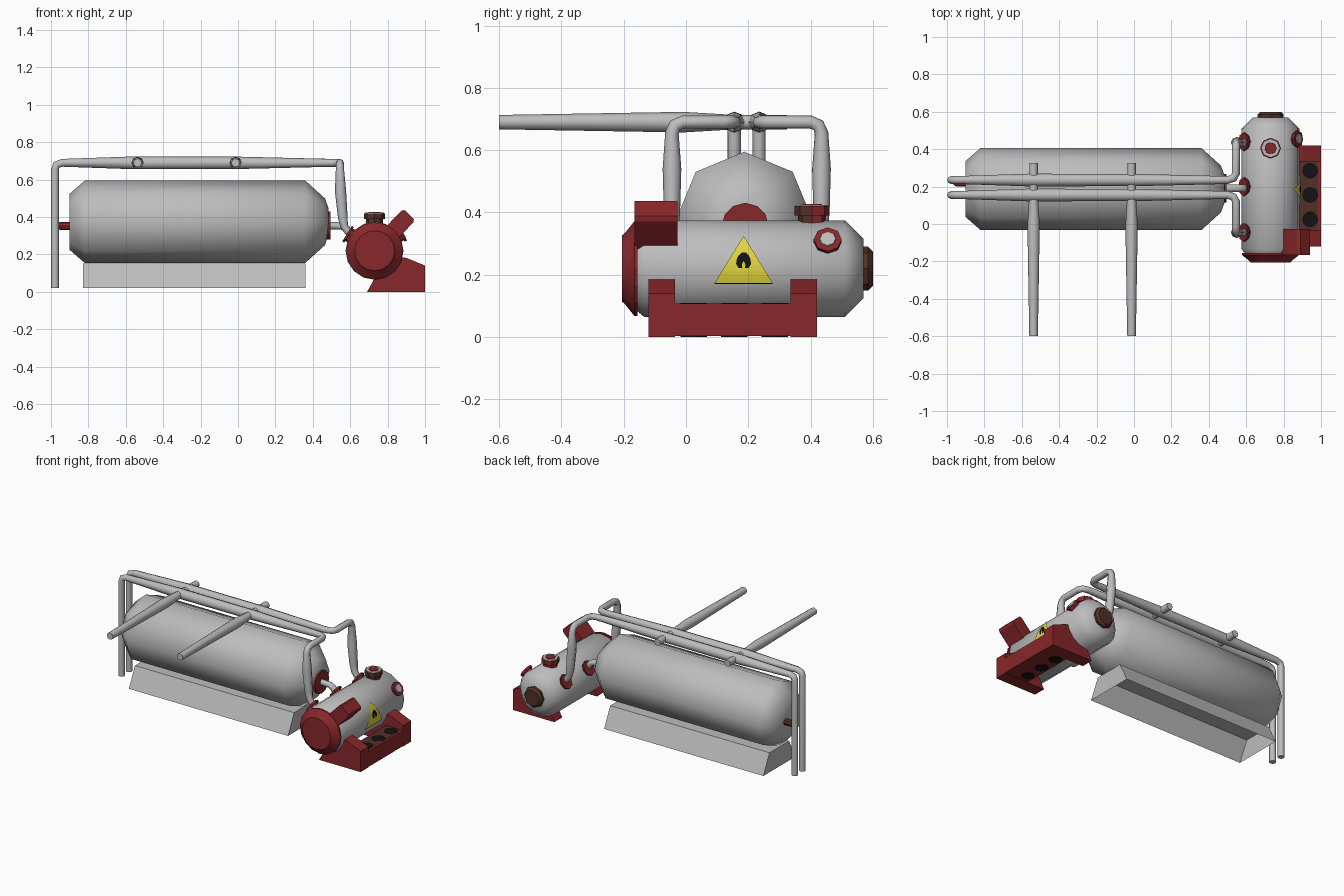
import bpy, bmesh, math
from mathutils import Vector, Matrix

if "Cube" in bpy.data.objects:
    bpy.data.objects.remove(bpy.data.objects["Cube"])


def mat(name, r, g, b):
    m = bpy.data.materials.new(name)
    m.diffuse_color = (r, g, b, 1)
    m.use_nodes = True
    m.node_tree.nodes["Principled BSDF"].inputs["Base Color"].default_value = m.diffuse_color
    return m


GREY = mat("grey steel", .51, .51, .51)
RED = mat("dark red paint", .25, .02, .023)
BROWN = mat("rust brown", .085, .03, .02)
YELLOW = mat("warning yellow", .75, .65, .05)
BLACK = mat("black", .006, .006, .006)


def finish(name, bm, mats, angle=0, rust=0):
    """Make the object; faces turned to the rust side of y take the second colour."""
    if rust:
        bm.normal_update()
        for f in bm.faces:
            f.material_index = int(f.normal.y * rust > .3)
    me = bpy.data.meshes.new(name)
    bm.to_mesh(me)
    bm.free()
    ob = bpy.data.objects.new(name, me)
    bpy.context.collection.objects.link(ob)
    for m in mats:
        me.materials.append(m)
    if angle:
        bpy.ops.object.select_all(action='DESELECT')
        ob.select_set(True)
        bpy.context.view_layer.objects.active = ob
        bpy.ops.object.shade_smooth_by_angle(angle=math.radians(angle))
    return ob


def lathe(name, prof, origin, axis, n, m, angle=35, rust=0):
    """Closed turned shape: prof is (distance along axis, radius)."""
    bm = bmesh.new()
    M = Matrix.Translation(origin) @ Vector(axis).to_track_quat('Z', 'Y').to_matrix().to_4x4()
    rings = []
    for t, r in prof:
        rings.append([bm.verts.new(M @ Vector((r * math.cos(2 * math.pi * i / n),
                                               r * math.sin(2 * math.pi * i / n), t))) for i in range(n)])
    for a, b in zip(rings, rings[1:]):
        for i in range(n):
            j = (i + 1) % n
            bm.faces.new((a[i], a[j], b[j], b[i]))
    bm.faces.new(rings[0][::-1])
    bm.faces.new(rings[-1])
    return finish(name, bm, [m, BROWN] if rust else [m], angle, rust)


def prism(name, prof, y0, y1, m):
    """Side profile in x,z pushed from y0 to y1."""
    bm = bmesh.new()
    a = [bm.verts.new((x, y0, z)) for x, z in prof]
    b = [bm.verts.new((x, y1, z)) for x, z in prof]
    bm.faces.new(a)
    bm.faces.new(b[::-1])
    for i in range(len(a)):
        j = (i + 1) % len(a)
        bm.faces.new((a[j], a[i], b[i], b[j]))
    bmesh.ops.recalc_face_normals(bm, faces=bm.faces)
    return finish(name, bm, [m])


def pipe(name, pts):
    """Round pipe through points (x, y, z, radius)."""
    cu = bpy.data.curves.new(name, 'CURVE')
    cu.dimensions = '3D'
    cu.bevel_depth = 1
    cu.bevel_resolution = 2
    cu.use_fill_caps = True
    sp = cu.splines.new('POLY')
    sp.points.add(len(pts) - 1)
    for p, (x, y, z, r) in zip(sp.points, pts):
        p.co = (x, y, z, 1)
        p.radius = r
    ob = bpy.data.objects.new(name, cu)
    bpy.context.collection.objects.link(ob)
    cu.materials.append(GREY)
    bpy.ops.object.select_all(action='DESELECT')
    ob.select_set(True)
    bpy.context.view_layer.objects.active = ob
    bpy.ops.object.convert(target='MESH')
    bpy.ops.object.shade_smooth_by_angle(angle=math.radians(60))


CY, CX, CZ, R = .19, .73, .22, .155   # large tank y; small tank x, z, radius

# Large tank with its end fittings
lathe("large_tank", [(-.9, .15), (-.82, .22), (.36, .22), (.465, .125), (.485, .07)],
      (0, CY - .003, .375), (1, 0, 0), 8, GREY, 60)
lathe("tank_flange", [(.468, .076), (.495, .076)], (0, CY, .355), (1, 0, 0), 12, RED)
lathe("tank_drain", [(-.965, .012), (-.95, .022), (-.89, .022)], (0, .222, .353), (1, 0, 0), 8, RED, 35, 1)

# Open-bottomed cradle under the large tank
bm = bmesh.new()
lo = [bm.verts.new((x, y, .02)) for x, y in ((-.83, .02), (.36, .02), (.36, .36), (-.83, .36))]
hi = [bm.verts.new((x, y, .152)) for x, y in ((-.83, .085), (.36, .085), (.36, .295), (-.83, .295))]
for i in range(4):
    j = (i + 1) % 4
    bm.faces.new((lo[i], lo[j], hi[j], hi[i]))
bm.faces.new(hi)
finish("tank_cradle", bm, [GREY])

# Twin overhead pipes, mirrored about y = 0.195
for side, s in (("front", -1), ("back", 1)):
    def Y(d):
        return .195 + s * d
    e = .24
    pipe(side + "_overhead_pipe", [
        (-.978, Y(.04), .02, .021), (-.978, Y(.04), .655, .021), (-.97, Y(.04), .68, .021),
        (-.94, Y(.04), .69, .021), (-.56, Y(.04), .69, .034), (-.2, Y(.04), .69, .033),
        (0, Y(.04), .69, .033), (.5, Y(.04), .69, .021), (.532, Y(.05), .69, .021),
        (.545, Y(.075), .69, .021), (.545, Y(e - .035), .69, .021), (.545, Y(e - .01), .68, .021),
        (.545, Y(e), .655, .022), (.548, Y(e), .54, .03), (.56, Y(e), .40, .026),
        (.568, Y(e), .35, .021), (.61, Y(e), .295, .02)])

# Cross pipes
for i, x in enumerate((-.537, -.013)):
    pipe("cross_pipe_%d" % i, [(x, -.6, .69, .023), (x, -.01, .69, .033),
                               (x, .16, .69, .023), (x, .325, .69, .023)])
pipe("link_pipe", [(.48, CY, .355, .02), (.555, CY, .352, .02), (.58, CY, .338, .02), (.61, CY, .29, .02)])

# Small tank with front and back covers
lathe("small_tank", [(-.165, .13), (-.135, R), (.51, R), (.57, .095)], (CX, 0, CZ), (0, 1, 0), 16, GREY, 50)
lathe("front_cover", [(-.205, .107), (-.198, .112), (-.166, .152), (-.155, .152)],
      (CX, 0, CZ), (0, 1, 0), 16, RED, 20)
lathe("back_cover", [(.562, .07), (.585, .07), (.6, .055)], (CX, 0, CZ), (0, 1, 0), 8, BROWN)


# Nozzles around the small tank
def nozzle(name, y, deg, r, h, tip, rust):
    a = math.radians(deg)
    d = (math.cos(a), 0, math.sin(a))
    o = (CX, y, CZ)
    lathe(name, [(R - .02, r * .8), (R + h * .35, r * .8), (R + h * .35, r), (R + h, r)],
          o, d, 8, RED, 35, rust)
    if tip:
        lathe(name + "_plate", [(R + h, r * tip), (R + h + .004, r * tip - .002)], o, d, 8, GREY)


for i, y in enumerate((-.045, .2, .44)):
    nozzle("inlet_%d" % i, y, 148, .049, .018, 0, 1)
nozzle("top_valve", .405, 90, .056, .045, .92, -1)
lathe("top_valve_cap", [(.26, .033), (.268, .031)], (CX, .405, .16), (0, 0, 1), 8, RED)
nozzle("side_valve", .455, 32, .045, .022, .6, 0)

# Junction box leaning out at the front
u, v = Vector((.69, .72)), Vector((.72, -.69))
c = Vector((.85, .345))
prism("junction_box", [tuple(c + u * a + v * b) for a, b in
      ((-.1, -.045), (.08, -.045), (.095, -.035), (.095, .035), (.08, .045), (-.1, .045))], -.165, -.028, RED)

# Red base: two brackets and a lower middle section with dark openings
brk = [(.69, 0), (1, 0), (1, .14), (.985, .147), (.9, .182), (.84, .19), (.74, .09)]
prism("front_bracket", brk, -.12, -.035, RED)
prism("back_bracket", brk, .335, .42, RED)
prism("base_middle", [(.82, .003), (1, .003), (1, .107), (.87, .107)], -.035, .335, RED)
prism("rusty_shelf", [(.871, .10), (.985, .10), (.985, .108), (.871, .108)], -.034, .334, BROWN)
for i, y in enumerate((.025, .155, .285)):
    lathe("top_hole_%d" % i, [(.103, .043), (.1095, .043)], (.942, y, 0), (0, 0, 1), 12, BLACK)
    lathe("under_hole_%d" % i, [(.001, .042), (.007, .042)], (.868, y, 0), (0, 0, 1), 12, BLACK)


# Warning plate wrapped on the tank side; rows are (z, half width)
def decal(name, rows, off, m):
    bm = bmesh.new()
    prev = None
    for z, w in rows:
        x = CX + math.sqrt((R + off) ** 2 - (z - CZ) ** 2)
        row = [bm.verts.new((x, .185 - w, z)), bm.verts.new((x, .185 + w, z))]
        if prev:
            bm.faces.new((prev[0], prev[1], row[1], row[0]))
        prev = row
    finish(name, bm, [m])


decal("warning_edge", [(.170, .094), (.178, .09)], .004, BLACK)
decal("warning_triangle", [(.174 + .149 * i / 8, .092 * (1 - i / 8) + .001) for i in range(9)], .005, YELLOW)
decal("warning_flame", [(.222, .016), (.235, .024), (.25, .022), (.262, .016), (.272, .006)], .008, BLACK)
decal("warning_flame_core", [(.221, .004), (.232, .006), (.243, .001)], .0095, YELLOW)
